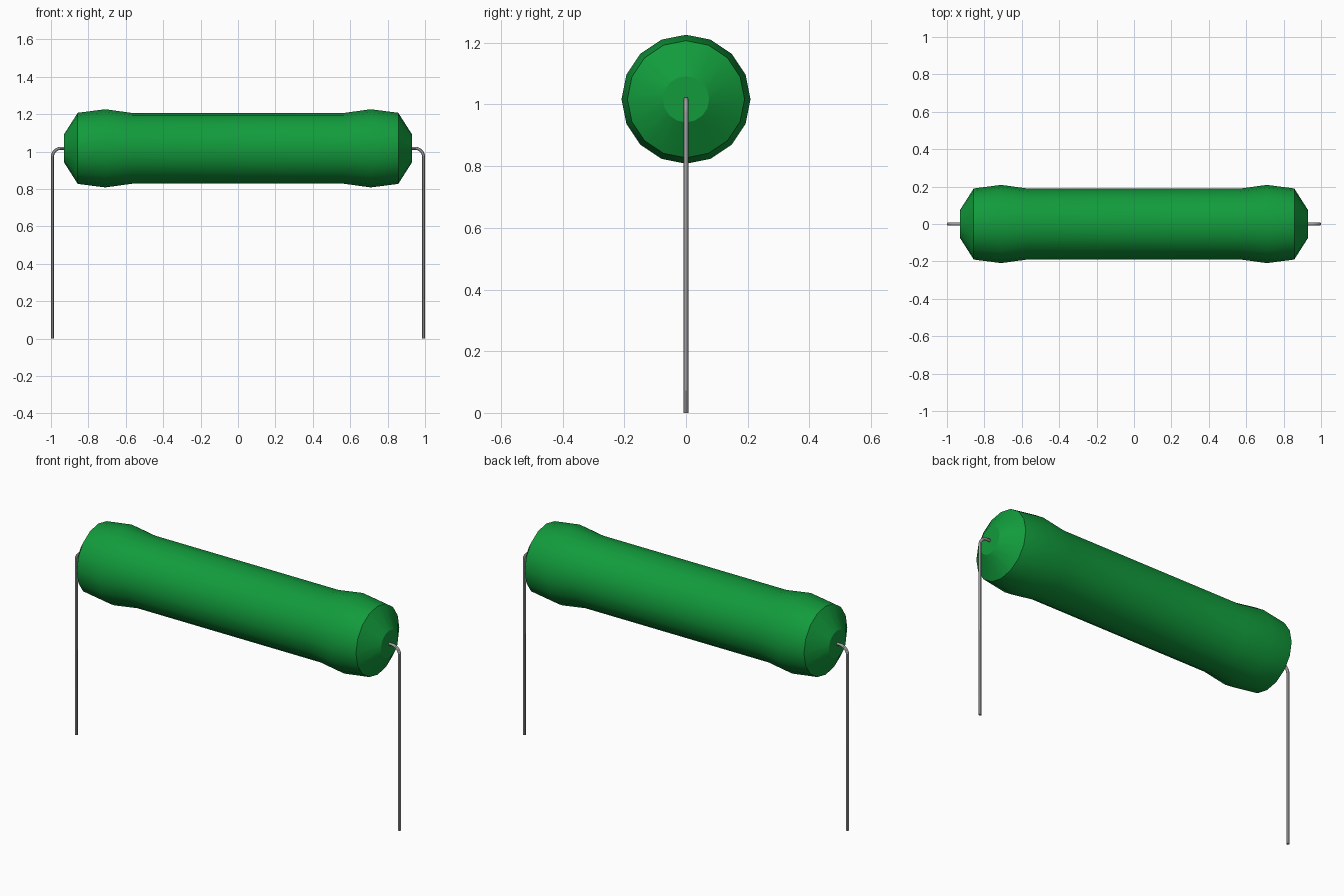
import bpy, bmesh, math
from mathutils import Vector

if "Cube" in bpy.data.objects:
    bpy.data.objects.remove(bpy.data.objects["Cube"], do_unlink=True)

AXIS_Z = 1.017
SIDES = 16


def material(name, rgb):
    m = bpy.data.materials.new(name)
    m.use_nodes = True
    m.diffuse_color = (*rgb, 1)
    bsdf = next(n for n in m.node_tree.nodes if n.type == 'BSDF_PRINCIPLED')
    bsdf.inputs["Base Color"].default_value = (*rgb, 1)
    return m


def tube(name, stations, sides, mat):
    """Skin rings given as (centre, normal angle in the xz plane, radius), with end caps."""
    bm = bmesh.new()
    rings = []
    for centre, ang, r in stations:
        up = Vector((-math.sin(ang), 0, math.cos(ang)))
        side = Vector((0, 1, 0))
        rings.append([bm.verts.new(Vector(centre) + r * (math.cos(t) * up + math.sin(t) * side))
                      for t in (2 * math.pi * i / sides for i in range(sides))])
    for a, b in zip(rings, rings[1:]):
        for i in range(sides):
            j = (i + 1) % sides
            bm.faces.new((a[i], a[j], b[j], b[i]))
    bm.faces.new(rings[0])
    bm.faces.new(rings[-1])
    bmesh.ops.recalc_face_normals(bm, faces=bm.faces)
    mesh = bpy.data.meshes.new(name)
    bm.to_mesh(mesh)
    bm.free()
    ob = bpy.data.objects.new(name, mesh)
    bpy.context.collection.objects.link(ob)
    mesh.materials.append(mat)
    bpy.ops.object.select_all(action='DESELECT')
    ob.select_set(True)
    bpy.context.view_layer.objects.active = ob
    bpy.ops.object.shade_smooth_by_angle(angle=math.radians(30))
    return ob


green = material("green_coating", (0.006, 0.33, 0.045))
metal = material("grey_metal", (0.36, 0.34, 0.34))

# Body: lathe profile (x, radius) mirrored about the middle
half = [(0.93, 0.075), (0.857, 0.19), (0.71, 0.209), (0.565, 0.189)]
profile = [(-x, r) for x, r in half] + [(x, r) for x, r in reversed(half)]
tube("resistor_body", [((x, 0, AXIS_Z), 0, r) for x, r in profile], SIDES, green)

# Leads: out of the cap, round bend, straight down to the ground
WIRE, BEND, LEAD_X = 0.008, 0.045, 0.992
for name, s in (("left_lead", 1), ("right_lead", -1)):
    path = [((s * 0.90, 0, AXIS_Z), 0, WIRE)]
    for k in range(7):
        a = math.pi / 2 * k / 6
        path.append(((s * (LEAD_X - BEND + BEND * math.sin(a)), 0,
                      AXIS_Z - BEND + BEND * math.cos(a)), -s * a, WIRE))
    path.append(((s * LEAD_X, 0, 0), -s * math.pi / 2, WIRE))
    tube(name, path, 12, metal)
